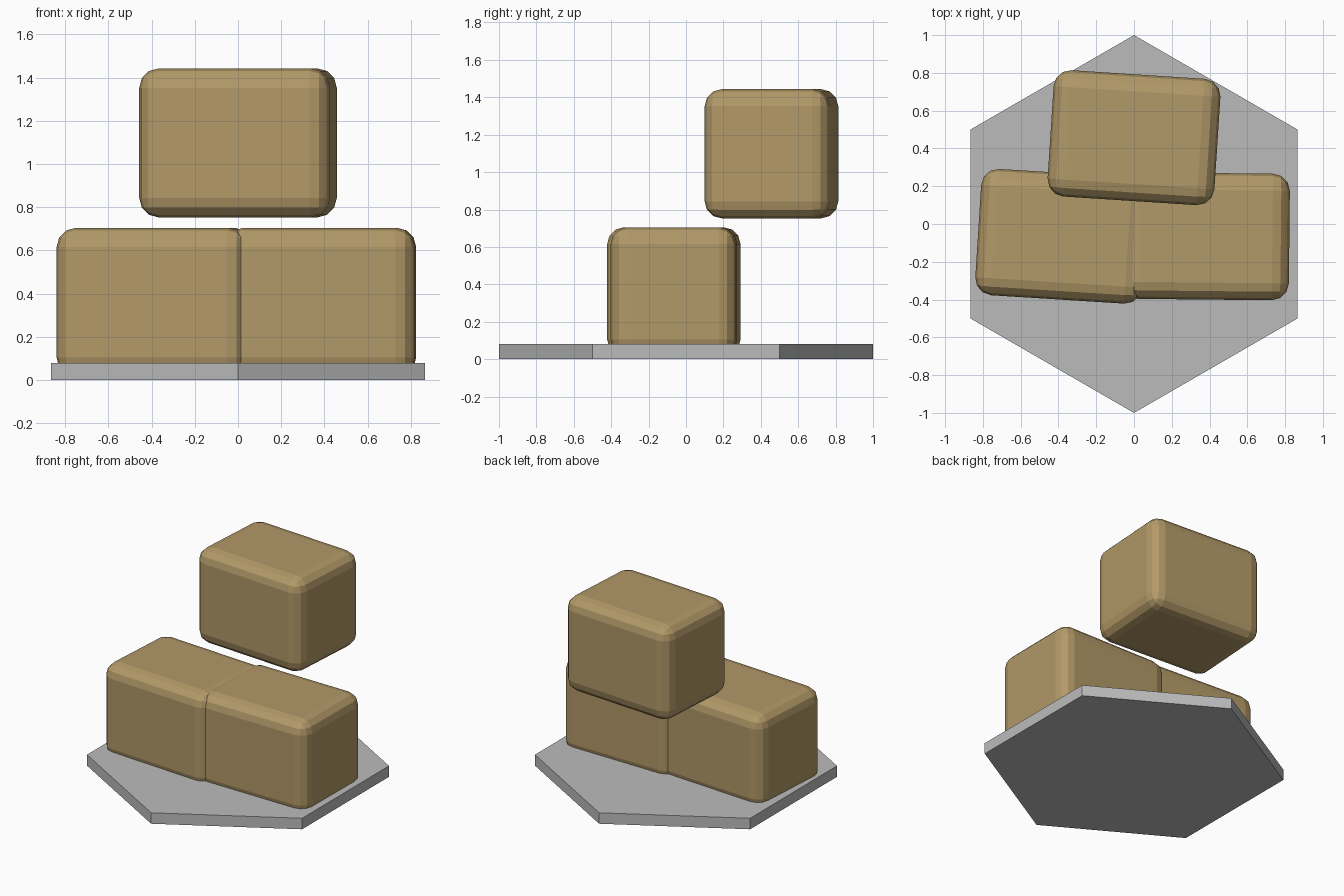
import bpy
import math

if "Cube" in bpy.data.objects:
    bpy.data.objects.remove(bpy.data.objects["Cube"])


def material(name, rgb):
    m = bpy.data.materials.new(name)
    m.diffuse_color = (*rgb, 1.0)
    m.use_nodes = True
    m.node_tree.nodes["Principled BSDF"].inputs["Base Color"].default_value = m.diffuse_color
    return m


grey = material("stone_grey", (0.5, 0.5, 0.5))
tan = material("sack_tan", (0.445, 0.319, 0.138))

# Hexagonal base tile with points along y
bpy.ops.mesh.primitive_cylinder_add(vertices=6, radius=1.0, depth=0.08,
                                    location=(0, 0, 0.04))
base = bpy.context.object
base.name = "hex_base"
base.data.materials.append(grey)


# Rounded block, all three share one size
def block(name, location, turn):
    bpy.ops.mesh.primitive_cube_add(size=1, location=location)
    ob = bpy.context.object
    ob.name = name
    ob.scale = (0.885, 0.67, 0.69)
    bpy.ops.object.transform_apply(location=False, rotation=False, scale=True)
    ob.rotation_euler.z = math.radians(turn)
    bevel = ob.modifiers.new("rounded_edges", 'BEVEL')
    bevel.width = 0.09
    bevel.segments = 3
    ob.data.materials.append(tan)


# Two blocks sunk slightly into the base, one raised above and behind
block("left_block", (-0.383, -0.065, 0.36), -3.6)
block("right_block", (0.38, -0.065, 0.36), -0.6)
block("upper_block", (0.0, 0.457, 1.098), -3.7)
